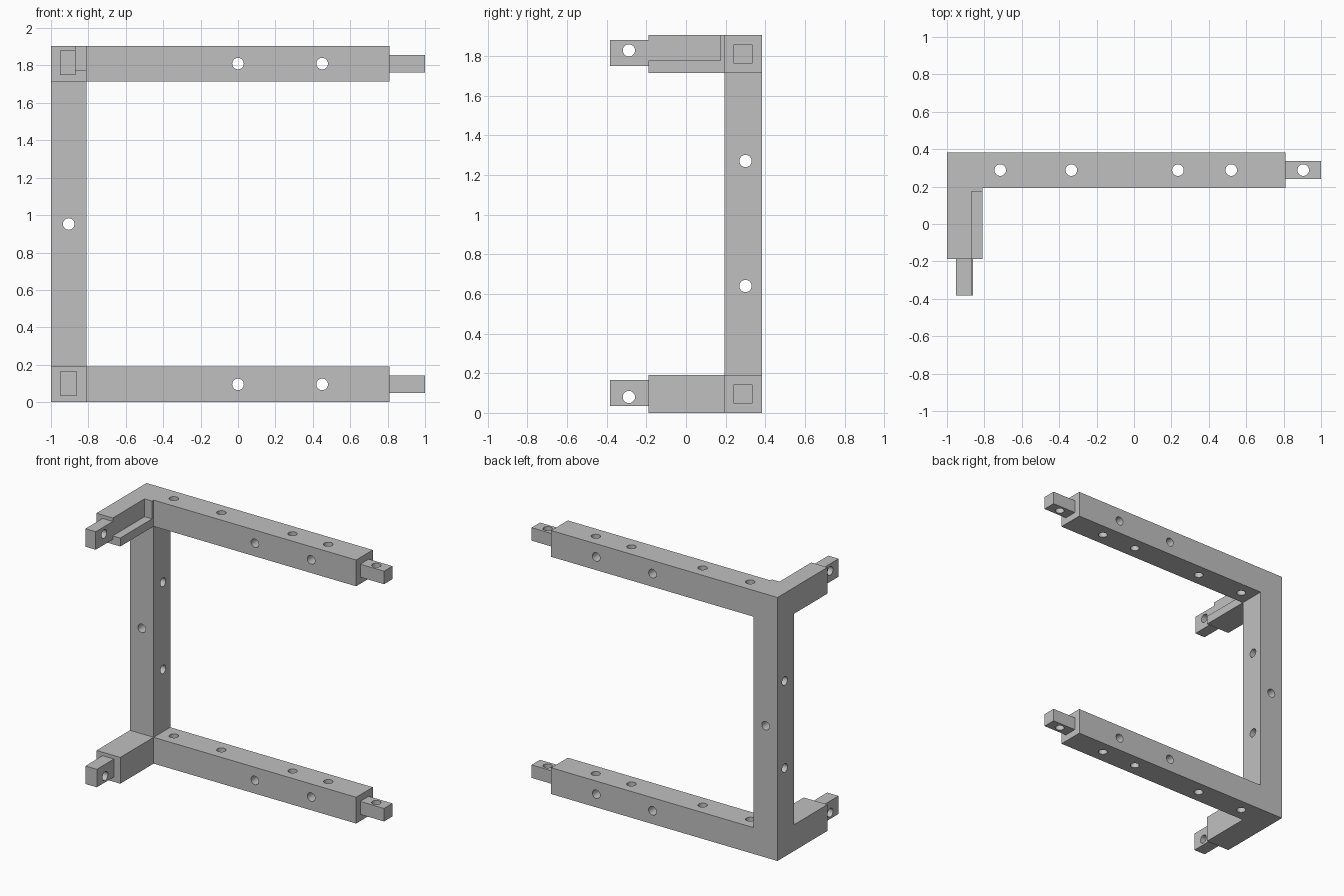
import bpy, bmesh, math
from mathutils import Matrix, Vector

cube = bpy.data.objects.get("Cube")
if cube:
    bpy.data.objects.remove(cube, do_unlink=True)

grey = bpy.data.materials.new("plain_grey")
grey.use_nodes = True
colour = (0.53, 0.53, 0.53, 1)
grey.diffuse_color = colour
grey.node_tree.nodes["Principled BSDF"].inputs["Base Color"].default_value = colour

HEIGHT = 1.905   # overall height
BAR = 0.19       # bar thickness
FRONT = 0.193    # front plane of the frame
BACK = 0.383     # back plane of the frame
END = 0.81       # shoulder where the beams stop
MID_Y = 0.288    # centre line of the frame bars
MID_X = -1 + BAR / 2
RADIUS = 0.031


def to_object(name, bm):
    bmesh.ops.recalc_face_normals(bm, faces=bm.faces)
    mesh = bpy.data.meshes.new(name)
    bm.to_mesh(mesh)
    bm.free()
    mesh.materials.append(grey)
    obj = bpy.data.objects.new(name, mesh)
    bpy.context.collection.objects.link(obj)
    return obj


def add_box(bm, low, high):
    low, high = Vector(low), Vector(high)
    matrix = Matrix.Translation((low + high) / 2) @ Matrix.Diagonal((*(high - low), 1))
    bmesh.ops.create_cube(bm, size=1, matrix=matrix)


def box(name, low, high):
    bm = bmesh.new()
    add_box(bm, low, high)
    return to_object(name, bm)


def add_hole(bm, centre, axis):
    turn = Vector((0, 0, 1)).rotation_difference(Vector(axis)).to_matrix().to_4x4()
    bmesh.ops.create_cone(bm, cap_ends=True, segments=24, radius1=RADIUS,
                          radius2=RADIUS, depth=0.4,
                          matrix=Matrix.Translation(centre) @ turn)


def cut(obj, bm):
    """Subtract the cutter geometry, then tidy the shading."""
    cutter = to_object("cutter", bm)
    cutter.hide_render = True
    mod = obj.modifiers.new("cut", 'BOOLEAN')
    mod.operation = 'DIFFERENCE'
    mod.solver = 'EXACT'
    mod.object = cutter
    bpy.ops.object.select_all(action='DESELECT')
    bpy.context.view_layer.objects.active = obj
    obj.select_set(True)
    bpy.ops.object.modifier_apply(modifier=mod.name)
    bpy.data.objects.remove(cutter, do_unlink=True)
    bpy.ops.object.shade_smooth_by_angle(angle=math.radians(30))


X, Y, Z = (1, 0, 0), (0, 1, 0), (0, 0, 1)

# C-shaped frame: post with an upper and a lower beam
inner = -1 + BAR
profile = [(-1, 0), (END, 0), (END, BAR), (inner, BAR), (inner, HEIGHT - BAR),
           (END, HEIGHT - BAR), (END, HEIGHT), (-1, HEIGHT)]
bm = bmesh.new()
face = bm.faces.new([bm.verts.new((x, FRONT, z)) for x, z in profile])
moved = bmesh.ops.extrude_face_region(bm, geom=[face])["geom"]
bmesh.ops.translate(bm, vec=(0, BACK - FRONT, 0),
                    verts=[v for v in moved if isinstance(v, bmesh.types.BMVert)])
frame = to_object("frame", bm)

# Bolt holes through the beams and the post
holes = bmesh.new()
for z in (BAR / 2, HEIGHT - BAR / 2):
    for x in (0, 0.45):
        add_hole(holes, (x, MID_Y, z), Y)
    for x in (-0.715, -0.335, 0.235, 0.52):
        add_hole(holes, (x, MID_Y, z), Z)
add_hole(holes, (MID_X, MID_Y, HEIGHT / 2), Y)
for z in (0.64, 1.27):
    add_hole(holes, (MID_X, 0.3, z), X)
cut(frame, holes)

for level, base in (("lower", 0), ("upper", HEIGHT - BAR)):
    upper = level == "upper"
    mid = base + BAR / 2

    # Square tenon on the beam end
    tenon = box(level + "_beam_tenon", (END, 0.24, mid - 0.047), (1, 0.336, mid + 0.047))
    holes = bmesh.new()
    add_hole(holes, (0.905, MID_Y, mid), Z)
    cut(tenon, holes)

    # Short arm towards the front, rebated along its inner top edge when upper
    arm = box(level + "_arm", (-1, -0.188, base), (inner, FRONT, base + BAR))
    if upper:
        rebate = bmesh.new()
        add_box(rebate, (-0.87, -0.3, 1.776), (-0.7, 0.175, 2))
        cut(arm, rebate)

    # Tall tenon on the arm end
    low = 1.75 if upper else 0.035
    tenon = box(level + "_arm_tenon", (-0.952, -0.383, low),
                (-0.87 if upper else -0.861, -0.188, low + 0.13))
    holes = bmesh.new()
    add_hole(holes, (MID_X, -0.288, 1.828 if upper else 0.08), X)
    cut(tenon, holes)
